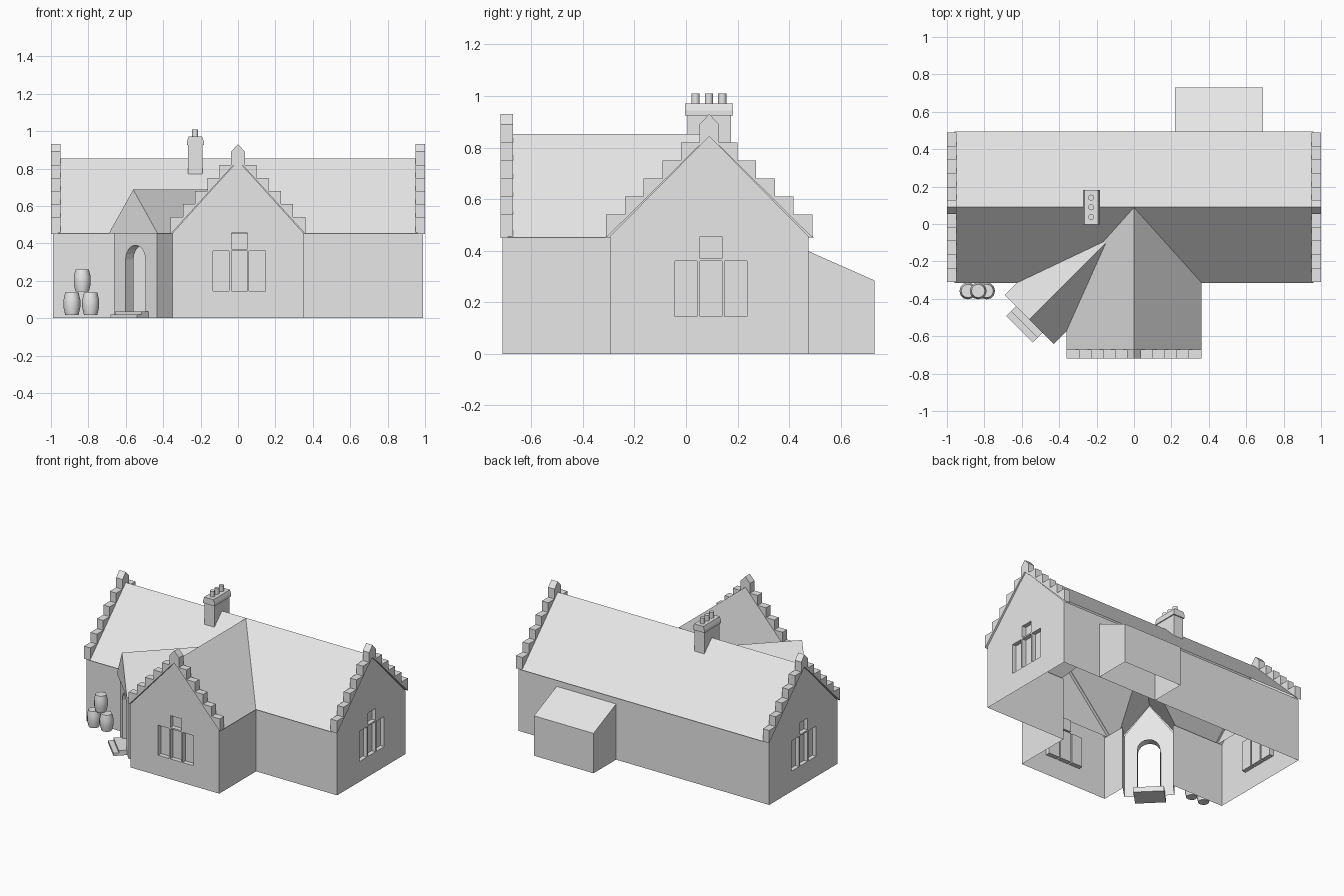
import bpy, bmesh
from math import radians, pi, sin, cos
from mathutils import Matrix, Vector

if "Cube" in bpy.data.objects:
    bpy.data.objects.remove(bpy.data.objects["Cube"], do_unlink=True)

grey = bpy.data.materials.new("plain grey")
grey.use_nodes = True
grey.diffuse_color = (0.8, 0.8, 0.8, 1)
grey.node_tree.nodes["Principled BSDF"].inputs["Base Color"].default_value = (0.8, 0.8, 0.8, 1)


def finish(name, bm):
    bmesh.ops.recalc_face_normals(bm, faces=bm.faces)
    mesh = bpy.data.meshes.new(name)
    bm.to_mesh(mesh)
    bm.free()
    mesh.materials.append(grey)
    obj = bpy.data.objects.new(name, mesh)
    bpy.context.collection.objects.link(obj)
    return obj


def frame(x, y, degrees):
    return Matrix.Translation((x, y, 0)) @ Matrix.Rotation(radians(degrees), 4, "Z")


def prism(name, profile, near, far, place):
    """Extrude an upright (u, z) profile along the local y axis."""
    bm = bmesh.new()
    ends = [[bm.verts.new(place @ Vector((u, y, z))) for u, z in profile] for y in (near, far)]
    bm.faces.new(ends[0])
    bm.faces.new(ends[1])
    n = len(profile)
    for i in range(n):
        j = (i + 1) % n
        bm.faces.new((ends[0][i], ends[0][j], ends[1][j], ends[1][i]))
    return finish(name, bm)


def rect(u0, u1, z0, z1):
    return [(u0, z0), (u1, z0), (u1, z1), (u0, z1)]


def gable(half, eave, apex):
    return [(-half, 0), (half, 0), (half, eave), (0, apex), (-half, eave)]


def triangle(half, eave, apex):
    return [(-half, eave), (half, eave), (0, apex)]


def boolean(target, tools, operation):
    for tool in tools:
        mod = target.modifiers.new("cut", "BOOLEAN")
        mod.operation, mod.solver, mod.object = operation, "EXACT", tool
        bpy.context.view_layer.objects.active = target
        bpy.ops.object.modifier_apply(modifier=mod.name)
        bpy.data.objects.remove(tool, do_unlink=True)


def drop_faces(obj, rule):
    bm = bmesh.new()
    bm.from_mesh(obj.data)
    bm.normal_update()
    doomed = [f for f in bm.faces if rule(f)]
    bmesh.ops.delete(bm, geom=doomed, context="FACES")
    bm.to_mesh(obj.data)
    bm.free()


def smooth(obj):
    bpy.ops.object.select_all(action="DESELECT")
    obj.select_set(True)
    bpy.context.view_layer.objects.active = obj
    bpy.ops.object.shade_smooth_by_angle(angle=radians(35))


# Local frames: each gable faces its own -y
hall = frame(0, 0.09, 90)
wing = frame(0, 0, 0)
porch = frame(-0.025, 0.025, -45)
gables = {"right": (frame(0, 0.09, -90), 1.0), "left": (hall, 1.0), "wing": (wing, 0.72)}

# Walls: hall, front wing and corner porch as one open shell
walls = prism("walls", gable(0.385, 0.455, 0.845), -0.99, 0.99, hall)
boolean(walls, [prism("wing_body", gable(0.35, 0.455, 0.843), -0.712, 0.088, wing),
                prism("porch_body", gable(0.163, 0.455, 0.675), -0.74, -0.15, porch)], "UNION")

# Recessed windows in the three big gables
for place, reach in gables.values():
    lights = [rect(c - 0.043, c + 0.043, 0.145, 0.36) for c in (-0.09, 0.007, 0.103)]
    lights.append(rect(-0.036, 0.05, 0.37, 0.455))
    boolean(walls, [prism("window_cutter", p, -reach - 0.05, -reach + 0.04, place)
                    for p in lights], "DIFFERENCE")

# Arched doorway through the porch front
arch = [(-0.075, 0.02), (0.075, 0.02)]
arch += [(0.075 * cos(a * pi / 8), 0.315 + 0.075 * sin(a * pi / 8)) for a in range(9)]
boolean(walls, [prism("door_cutter", arch, -0.82, -0.68, porch)], "DIFFERENCE")

out = porch.to_3x3() @ Vector((0, -1, 0))


def spare_wall(f):
    underside = f.normal.z < -0.9 and f.calc_center_median().z < 0.01
    under_roof = 0.3 < f.normal.z < 0.95
    depth = (f.calc_center_median() - porch.translation).dot(out)
    door_back = f.normal.dot(out) > 0.95 and abs(depth - 0.68) < 0.01
    return underside or under_roof or door_back


drop_faces(walls, spare_wall)

# Roof: three crossing pitches, open underneath
roof = prism("roof", triangle(0.405, 0.452, 0.855), -0.96, 0.96, hall)
boolean(roof, [prism("wing_roof", triangle(0.362, 0.452, 0.853), -0.69, 0.088, wing),
               prism("porch_roof", triangle(0.185, 0.452, 0.687), -0.757, -0.15, porch)], "UNION")
drop_faces(roof, lambda f: f.normal.z < -0.9)

# Stepped gable copings with pointed finials
for side, (place, reach) in gables.items():
    half = 0.36 if side == "wing" else 0.4
    rise = 0.39 / half
    for sign, hand in ((-1, "a"), (1, "b")):
        steps = []
        for i in range(5):
            outer = half * (1 - 0.182 * i)
            inner = half * (1 - 0.182 * (i + 1))
            top = 0.54 + 0.07 * i
            steps += [(sign * outer, top), (sign * inner, top)]
        bottom = [(steps[-1][0], 0.845 - rise * abs(steps[-1][0])), (sign * half, 0.45)]
        prism(f"{side}_gable_steps_{hand}", steps + bottom, -reach, -reach + 0.05, place)
    tip = [(-0.037, 0.805), (0, 0.842), (0.037, 0.805), (0.037, 0.89), (0, 0.93), (-0.037, 0.89)]
    prism(f"{side}_finial", tip, -reach, -reach + 0.05, place)

# Lean-to on the back wall
shed = prism("lean_to", [(0.47, 0), (0.73, 0), (0.73, 0.285), (0.47, 0.4)], -0.69, -0.22, frame(0, 0, 90))
drop_faces(shed, lambda f: f.normal.z < -0.9 or f.normal.y < -0.9)

# Porch doorsteps
prism("lower_doorstep", rect(-0.1, 0.1, 0, 0.02), -0.83, -0.68, porch)
prism("upper_doorstep", rect(-0.1, 0.1, 0.02, 0.036), -0.795, -0.68, porch)


def lathe(name, profile, x, y, sides):
    """Revolve a closed (radius, z) outline about a vertical axis."""
    bm = bmesh.new()
    rings = [[bm.verts.new((x + r * cos(2 * pi * k / sides), y + r * sin(2 * pi * k / sides), z))
              for k in range(sides)] for r, z in profile]
    for a, b in zip(rings, rings[1:]):
        for k in range(sides):
            j = (k + 1) % sides
            bm.faces.new((a[k], a[j], b[j], b[k]))
    bm.faces.new(rings[0])
    bm.faces.new(rings[-1])
    obj = finish(name, bm)
    smooth(obj)


# Chimney stack, flared cap and three pots
prism("chimney_stack", rect(-0.267, -0.19, 0.765, 0.93), 0.005, 0.175, wing)
cap = [(-0.274, 0.925), (-0.183, 0.925), (-0.183, 0.943), (-0.192, 0.97), (-0.265, 0.97), (-0.274, 0.943)]
prism("chimney_cap", cap, -0.003, 0.183, wing)
for i in range(3):
    lathe(f"chimney_pot_{i + 1}", [(0.016, 0.96), (0.016, 1.01)], -0.229, 0.037 + 0.052 * i, 12)

# Stacked barrels
for i, (x, z) in enumerate([(-0.888, 0.018), (-0.788, 0.018), (-0.833, 0.142)]):
    staves = [(0.036, z), (0.045, z + 0.04), (0.045, z + 0.08), (0.036, z + 0.118)]
    lathe(f"barrel_{i + 1}", staves, x, -0.358, 12)
